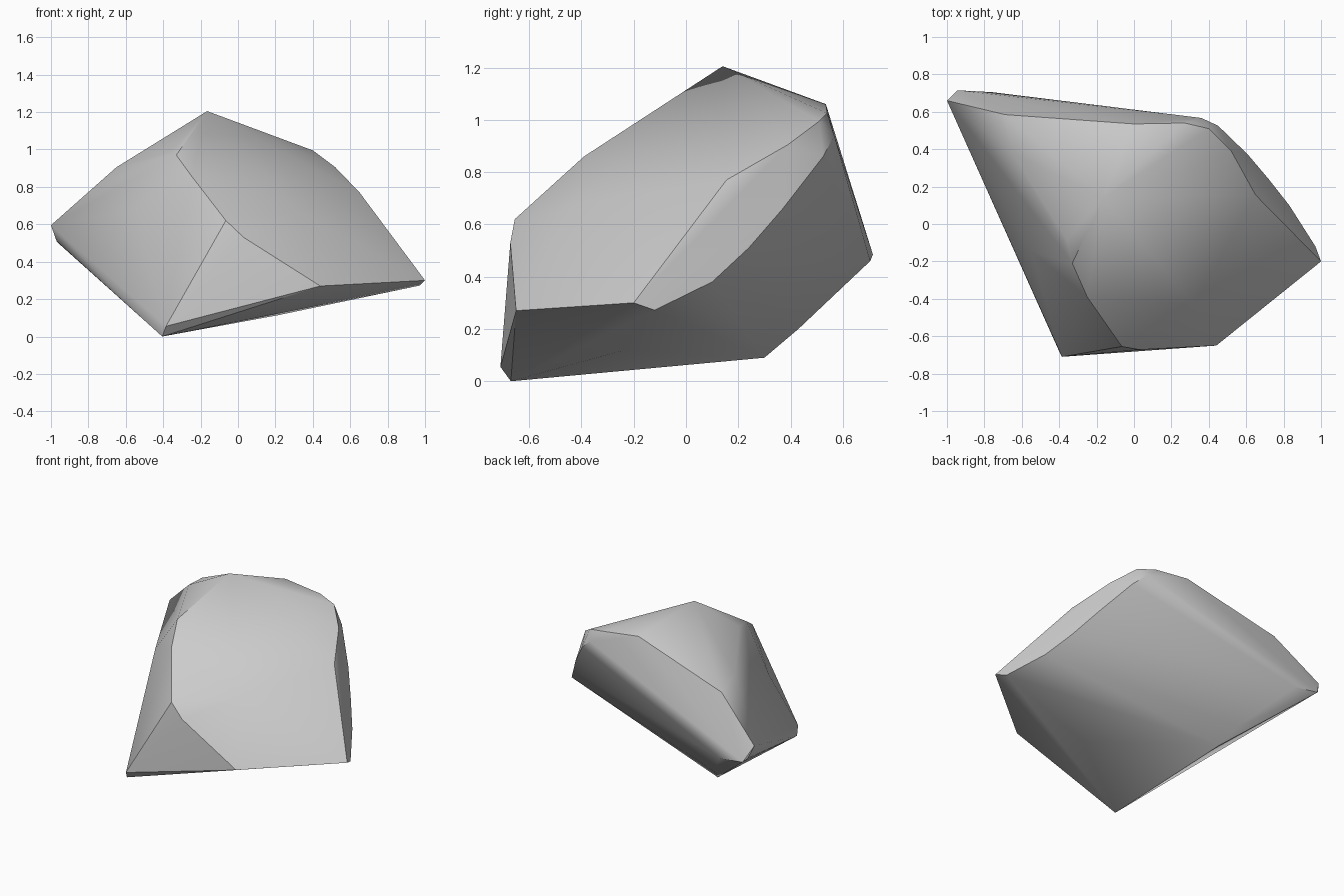
import bpy
import bmesh
import math

if "Cube" in bpy.data.objects:
    bpy.data.objects.remove(bpy.data.objects["Cube"])

# Corner points of the boulder, grouped by region (x, y, z)
crown = [(-0.165, 0.14, 1.205), (0.0, 0.535, 1.06), (-0.69, 0.585, 0.865),
         (-0.65, 0.375, 0.905), (0.65, 0.155, 0.77), (0.32, -0.43, 0.675)]
front_ridge = [(-0.36, -0.085, 0.99), (-0.33, -0.21, 0.97), (-0.25, -0.39, 0.86),
               (-0.065, -0.655, 0.62), (0.03, -0.672, 0.53), (0.44, -0.65, 0.27)]
left_side = [(-1.0, 0.66, 0.595), (-0.55, -0.145, 0.675),
             (-0.385, -0.71, 0.055), (-0.405, -0.67, 0.0)]
back_tail = [(-0.97, 0.69, 0.51), (-0.945, 0.715, 0.485), (-0.76, 0.705, 0.46)]
underside = [(-0.46, 0.30, 0.09), (-0.52, 0.43, 0.20), (0.22, -0.25, 0.115)]
right_tip = [(1.0, -0.2, 0.30), (0.97, -0.12, 0.272)]

# Rounded rim between the upper faces and the back face
rim_upper = [(0.27, 0.54, 1.025), (0.40, 0.51, 0.995), (0.52, 0.39, 0.905)]
rim_lower = [(0.36, 0.567, 0.94), (0.45, 0.525, 0.86), (0.61, 0.37, 0.66),
             (0.72, 0.24, 0.51), (0.83, 0.10, 0.38)]


def hull_object(name, points):
    """Wrap points in a tight convex skin."""
    bm = bmesh.new()
    for p in points:
        bm.verts.new(p)
    res = bmesh.ops.convex_hull(bm, input=bm.verts[:])
    loose = [v for v in bm.verts if not v.link_faces]
    bmesh.ops.delete(bm, geom=loose, context='VERTS')
    # merge almost coplanar triangles into broad facets
    bmesh.ops.dissolve_limit(bm, angle_limit=math.radians(1.0),
                             verts=bm.verts[:], edges=bm.edges[:])
    bmesh.ops.recalc_face_normals(bm, faces=bm.faces[:])
    mesh = bpy.data.meshes.new(name)
    bm.to_mesh(mesh)
    bm.free()
    obj = bpy.data.objects.new(name, mesh)
    bpy.context.collection.objects.link(obj)
    return obj


# Boulder
boulder = hull_object("boulder", crown + front_ridge + left_side + back_tail
                      + underside + right_tip + rim_upper + rim_lower)
bpy.context.view_layer.objects.active = boulder
boulder.select_set(True)
bpy.ops.object.shade_smooth_by_angle(angle=math.radians(30))
